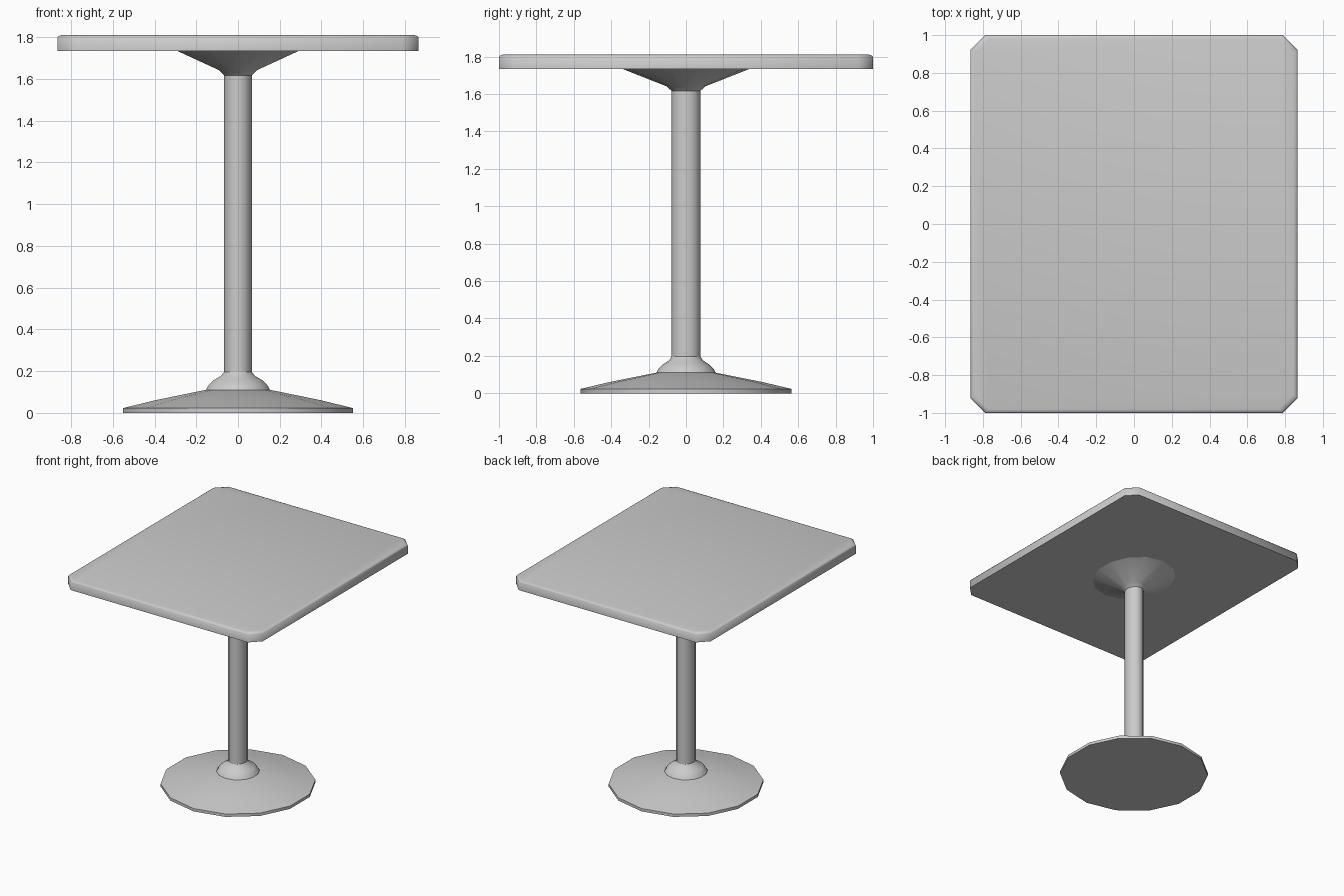
import bpy, math

if "Cube" in bpy.data.objects:
    bpy.data.objects.remove(bpy.data.objects["Cube"])


def stack(name, rings, angle, cap_bottom=True, cap_top=True):
    """Skin a list of equal-length vertex rings from bottom to top."""
    n = len(rings[0])
    verts = [v for ring in rings for v in ring]
    faces = []
    for k in range(len(rings) - 1):
        for i in range(n):
            j = (i + 1) % n
            faces.append((k * n + i, k * n + j, (k + 1) * n + j, (k + 1) * n + i))
    if cap_bottom:
        faces.append(tuple(reversed(range(n))))
    if cap_top:
        faces.append(tuple(range((len(rings) - 1) * n, len(rings) * n)))
    mesh = bpy.data.meshes.new(name)
    mesh.from_pydata(verts, [], faces)
    obj = bpy.data.objects.new(name, mesh)
    bpy.context.collection.objects.link(obj)
    bpy.ops.object.select_all(action='DESELECT')
    obj.select_set(True)
    bpy.context.view_layer.objects.active = obj
    bpy.ops.object.shade_smooth_by_angle(angle=math.radians(angle))
    return obj


def oval(rx, ry, z, n=14):
    """Ring with a vertex on the y axis; rx and ry are its radii."""
    return [(rx * math.sin(2 * math.pi * i / n), -ry * math.cos(2 * math.pi * i / n), z)
            for i in range(n)]


def slab(inset, z, hx=0.865, hy=1.0, c=0.078):
    """Rectangle with clipped corners."""
    x, y = hx - inset, hy - inset
    return [(x - c, -y, z), (x, -y + c, z), (x, y - c, z), (x - c, y, z),
            (-x + c, y, z), (-x, y - c, z), (-x, -y + c, z), (-x + c, -y, z)]


# Flared foot
stack("base", [oval(r, r, z) for r, z in
               [(0.565, 0), (0.565, 0.023), (0.405, 0.061), (0.16, 0.11)]], 40)

# Domed collar where the column meets the foot
stack("collar", [oval(rx, ry, z) for rx, ry, z in
                 [(0.158, 0.16, 0.108), (0.145, 0.147, 0.132), (0.122, 0.122, 0.155),
                  (0.083, 0.088, 0.178), (0.068, 0.0775, 0.197)]], 40)

# Column
stack("column", [oval(0.068, 0.0775, 0.15), oval(0.068, 0.0775, 1.63)], 60)

# Spreading bracket under the top
stack("bracket", [oval(rx, ry, z) for rx, ry, z in
                  [(0.068, 0.0775, 1.617), (0.093, 0.106, 1.642), (0.305, 0.347, 1.737)]], 40)

# Table top with softened upper rim
stack("table_top", [slab(0, 1.735), slab(0, 1.798), slab(0.006, 1.806), slab(0.02, 1.81)], 50)
